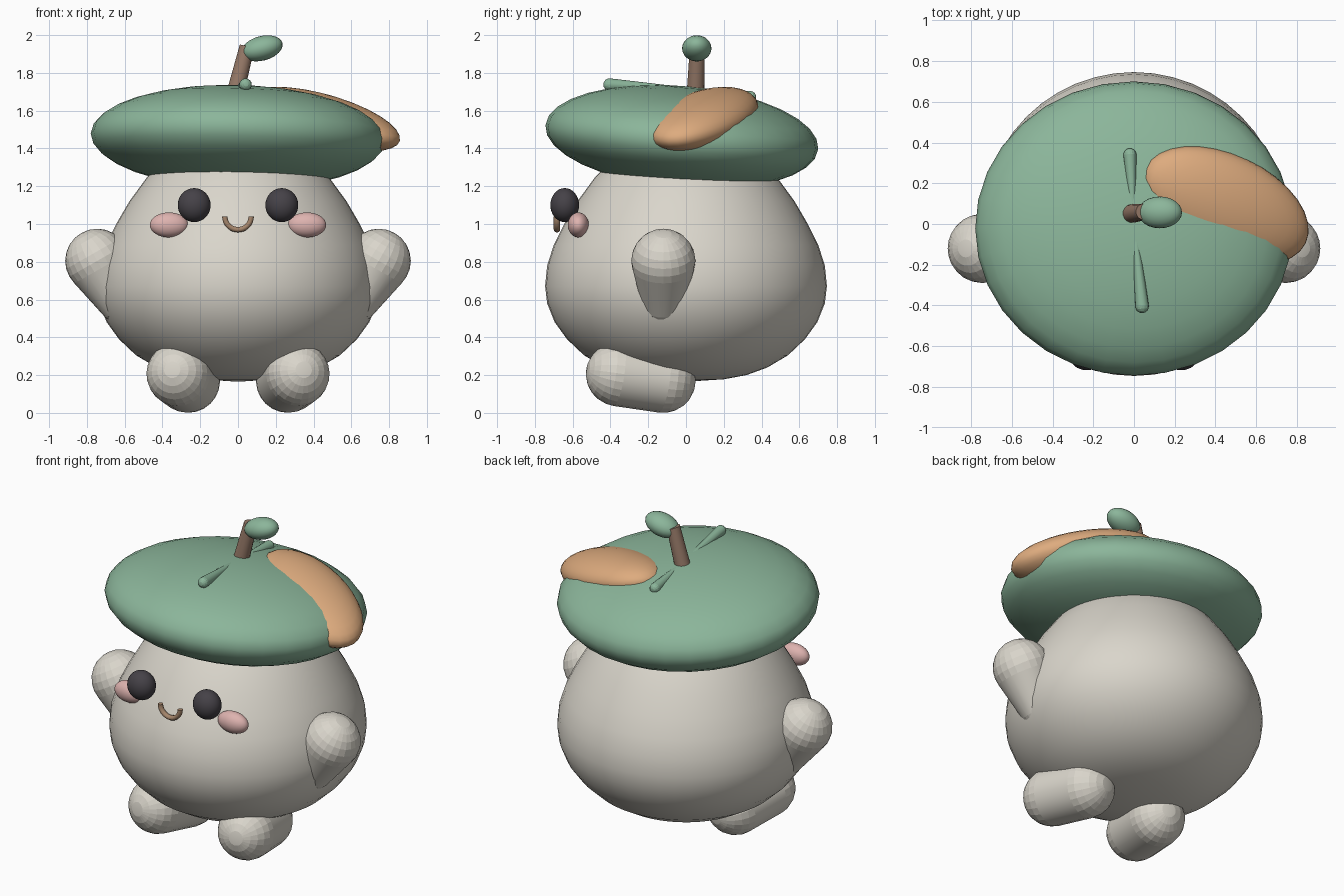
import bpy, bmesh, math
from mathutils import Vector, Matrix, Euler

cube = bpy.data.objects.get("Cube")
if cube:
    bpy.data.objects.remove(cube, do_unlink=True)


def material(name, rgb):
    m = bpy.data.materials.new(name)
    m.use_nodes = True
    m.diffuse_color = (*rgb, 1)
    m.node_tree.nodes["Principled BSDF"].inputs["Base Color"].default_value = (*rgb, 1)
    return m


cream = material("warm_grey", (0.70, 0.67, 0.60))
green = material("leaf_green", (0.26, 0.465, 0.325))
orange = material("soft_orange", (0.73, 0.41, 0.21))
brown = material("stem_brown", (0.31, 0.195, 0.14))
tan = material("mouth_tan", (0.38, 0.24, 0.15))
pink = material("blush_pink", (0.73, 0.45, 0.43))
black = material("soft_black", (0.06, 0.054, 0.064))


def finish(name, bm, mat, angle=50):
    bmesh.ops.recalc_face_normals(bm, faces=bm.faces)
    mesh = bpy.data.meshes.new(name)
    bm.to_mesh(mesh)
    bm.free()
    mesh.materials.append(mat)
    ob = bpy.data.objects.new(name, mesh)
    bpy.context.collection.objects.link(ob)
    bpy.ops.object.select_all(action="DESELECT")
    ob.select_set(True)
    bpy.context.view_layer.objects.active = ob
    bpy.ops.object.shade_smooth_by_angle(angle=math.radians(angle))
    return ob


def ellipsoid(name, centre, radii, mat, rot=(0, 0, 0), segs=32):
    bm = bmesh.new()
    turn = Euler([math.radians(a) for a in rot]).to_matrix().to_4x4()
    bmesh.ops.create_uvsphere(bm, u_segments=segs, v_segments=segs // 2, radius=1,
                              matrix=Matrix.Translation(centre) @ turn @ Matrix.Diagonal((*radii, 1)))
    return finish(name, bm, mat)


def capsule(name, a, ra, b, rb, mat, segs=24):
    """Tapered capsule: the hull of two balls lined up along the axis."""
    bm = bmesh.new()
    turn = (Vector(b) - Vector(a)).to_track_quat("Z", "Y").to_matrix().to_4x4()
    for p, r in ((a, ra), (b, rb)):
        bmesh.ops.create_uvsphere(bm, u_segments=segs, v_segments=segs // 2, radius=r,
                                  matrix=Matrix.Translation(p) @ turn)
    hull = bmesh.ops.convex_hull(bm, input=bm.verts)
    inner = {v for v in hull["geom_interior"] if isinstance(v, bmesh.types.BMVert)}
    bmesh.ops.delete(bm, geom=list(inner), context="VERTS")
    return finish(name, bm, mat)


# Body: egg-shaped lathe
profile = [(0, .165), (.2, .178), (.32, .2), (.43, .24), (.54, .305), (.63, .39), (.695, .48),
           (.735, .58), (.746, .67), (.735, .78), (.70, .89), (.645, 1.0), (.575, 1.12),
           (.48, 1.25), (.36, 1.37), (.2, 1.46), (0, 1.5)]
bm = bmesh.new()
verts = [bm.verts.new((r, 0, z)) for r, z in profile]
edges = [bm.edges.new(pair) for pair in zip(verts, verts[1:])]
bmesh.ops.spin(bm, geom=verts + edges, cent=(0, 0, 0), axis=(0, 0, 1),
               angle=math.tau, steps=48)
bmesh.ops.remove_doubles(bm, verts=bm.verts, dist=1e-4)
finish("body", bm, cream)

# Limbs and face, one of each per side
for side, s in (("left", 1), ("right", -1)):
    capsule(side + "_arm", (s * .745, -.12, .805), .17, (s * .62, -.12, .585), .115, cream)
    capsule(side + "_foot", (s * .315, -.36, .205), .17, (s * .265, -.12, .17), .17, cream)
    ellipsoid(side + "_eye", (s * .232, -.642, 1.1), (.087, .076, .09), black)
    ellipsoid(side + "_cheek", (s * .365, -.57, .995), (.102, .056, .066), pink)

# Mouth: lower half ring
bm = bmesh.new()
bmesh.ops.create_circle(bm, cap_ends=True, segments=10, radius=.015,
                        matrix=Matrix.Translation((-.07, -.683, 1.04)) @ Matrix.Scale(1.15, 4, (0, 1, 0)))
ring = bmesh.ops.spin(bm, geom=bm.faces[:], cent=(0, -.683, 1.04), axis=(0, 1, 0),
                      angle=-math.pi, steps=16)
finish("mouth", bm, tan)

# Tilted cap with a coloured patch
ellipsoid("cap", (0, -.022, 1.46), (.78, .725, .27), green, (-5, 1.5, 0))
ellipsoid("cap_patch", (.45, .09, 1.555), (.45, .25, .13), orange, (0, 15, -25))

# Stem, its leaf and the thin rods beside it
base, tip = Vector((-.015, .05, 1.69)), Vector((.048, .06, 1.94))
bm = bmesh.new()
axis = tip - base
bmesh.ops.create_cone(bm, cap_ends=True, segments=16, radius1=.047, radius2=.04, depth=axis.length,
                      matrix=Matrix.Translation((base + tip) / 2)
                      @ axis.to_track_quat("Z", "Y").to_matrix().to_4x4())
finish("stem", bm, brown)
ellipsoid("stem_leaf", (.127, .057, 1.93), (.112, .078, .065), green, (0, -15, 0), 24)
middle = (-.003, .03, 1.708)
capsule("front_rod", (.04, -.405, 1.738), .033, middle, .012, green, 16)
capsule("back_rod", (-.02, .34, 1.672), .032, middle, .012, green, 16)
